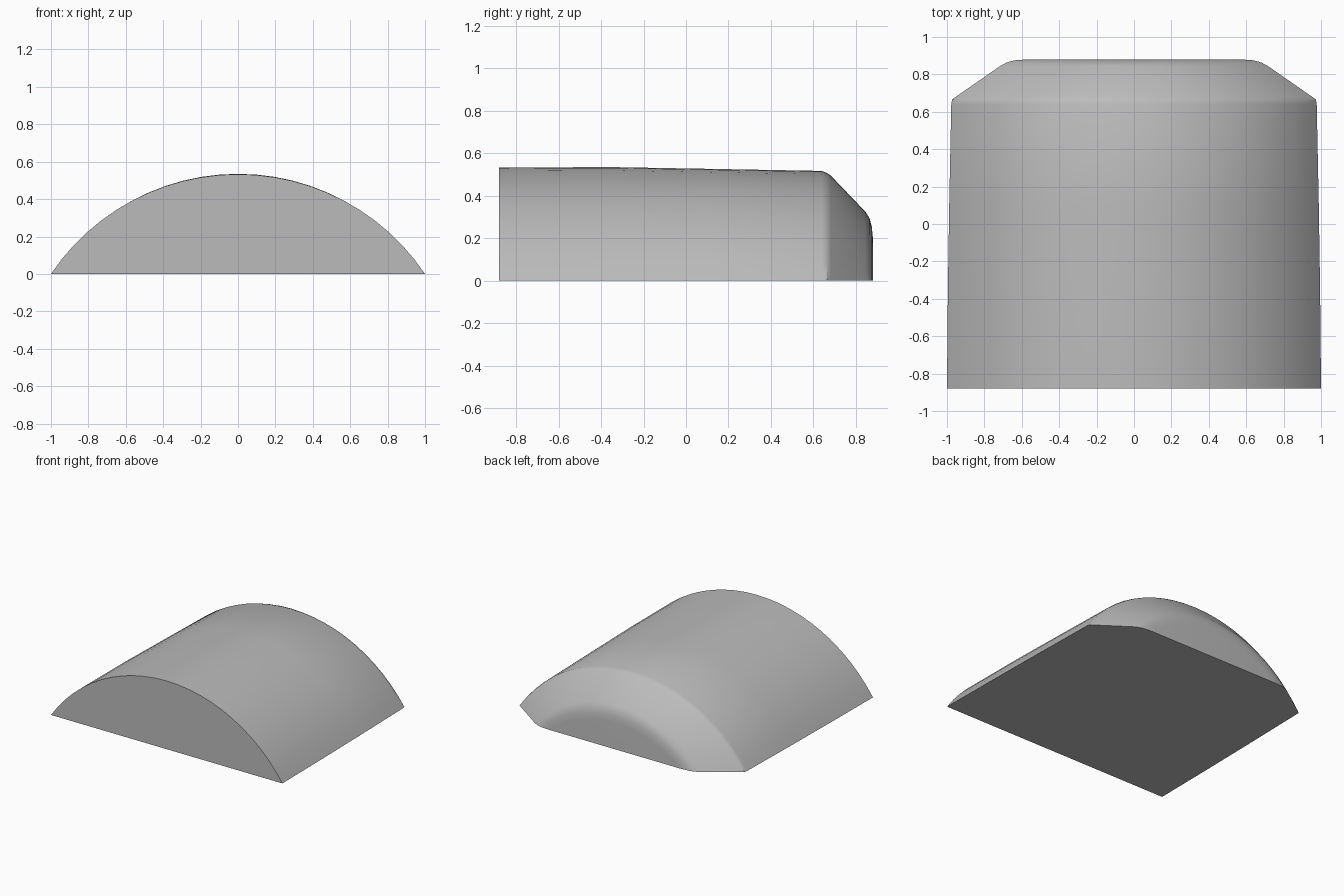
import bpy, bmesh, math

old = bpy.data.objects.get("Cube")
if old:
    bpy.data.objects.remove(old, do_unlink=True)

grey = bpy.data.materials.new("plain grey")
grey.use_nodes = True
colour = (0.5, 0.5, 0.5, 1)
grey.diffuse_color = colour
grey.node_tree.nodes["Principled BSDF"].inputs["Base Color"].default_value = colour

SEGMENTS = 24
# Sections from front to back: y, half width, height
SECTIONS = [(-0.88, 1.0, 0.533), (-0.35, 0.995, 0.535), (0.1, 0.988, 0.527),
            (0.64, 0.977, 0.517), (0.665, 0.973, 0.507), (0.682, 0.95, 0.495),
            (0.845, 0.715, 0.325), (0.864, 0.68, 0.295), (0.875, 0.64, 0.255),
            (0.88, 0.57, 0.205)]


def arch(y, w, h):
    """Points of a circular arc that spans the width and rises to the height."""
    radius = (w * w + h * h) / (2 * h)
    sweep = math.asin(w / radius)
    angles = [sweep * (2 * i / SEGMENTS - 1) for i in range(SEGMENTS + 1)]
    return [(radius * math.sin(a), y, max(0, radius * math.cos(a) - radius + h))
            for a in angles]


# Solid arched body with a chamfered back
bm = bmesh.new()
rings = [[bm.verts.new(p) for p in arch(*s)] for s in SECTIONS]
for a, b in zip(rings, rings[1:]):
    for i in range(SEGMENTS):
        bm.faces.new((a[i], b[i], b[i + 1], a[i + 1]))
bm.faces.new(rings[0])
bm.faces.new(rings[-1])
bm.faces.new([r[0] for r in rings] + [r[-1] for r in reversed(rings)])
bmesh.ops.recalc_face_normals(bm, faces=bm.faces)

mesh = bpy.data.meshes.new("arched_body")
bm.to_mesh(mesh)
bm.free()
mesh.materials.append(grey)
body = bpy.data.objects.new("arched_body", mesh)
bpy.context.collection.objects.link(body)

bpy.ops.object.select_all(action="DESELECT")
body.select_set(True)
bpy.context.view_layer.objects.active = body
bpy.ops.object.shade_smooth_by_angle(angle=math.radians(35))
